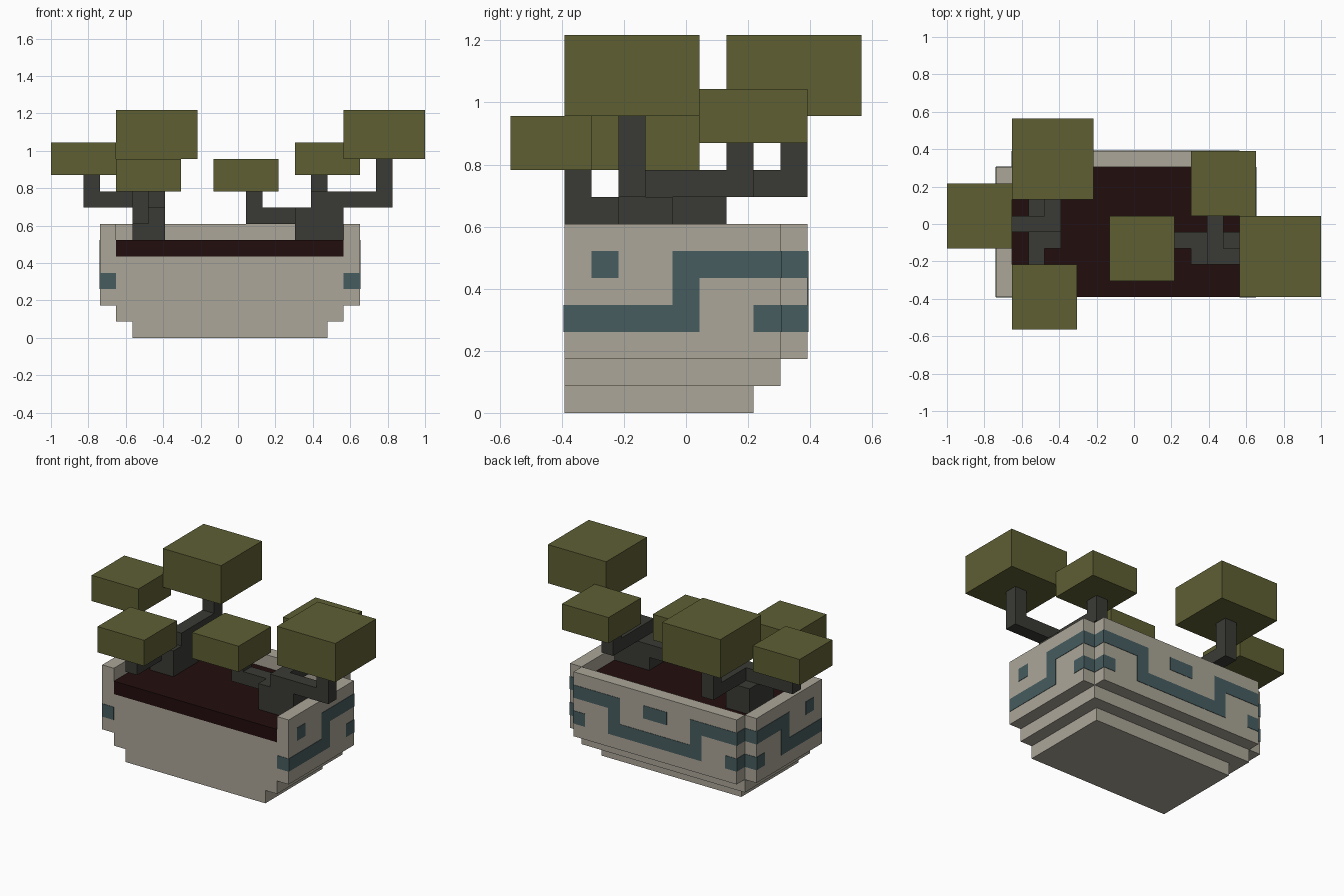
import bpy, bmesh
from mathutils import Vector

if "Cube" in bpy.data.objects:
    bpy.data.objects.remove(bpy.data.objects["Cube"])

U = 2 / 23                             # one block of the grid
ORIGIN = Vector((11.5, 6.5, 0))        # grid point that sits on the world origin
THIN = 0.03                            # painted plate thickness, in blocks


def material(name, rgb):
    m = bpy.data.materials.new(name)
    m.use_nodes = True
    color = (*rgb, 1)
    m.diffuse_color = color
    bsdf = m.node_tree.nodes["Principled BSDF"]
    bsdf.inputs["Base Color"].default_value = color
    bsdf.inputs["Roughness"].default_value = 0.9
    return m


CLAY = material("pale_clay", (0.407, 0.381, 0.314))
TEAL = material("teal_glaze", (0.063, 0.107, 0.114))
SOIL = material("dark_soil", (0.016, 0.004, 0.004))
WOOD = material("grey_bark", (0.042, 0.042, 0.036))
LEAF = material("olive_leaves", (0.112, 0.114, 0.034))


def make(name, mat, boxes):
    """One object from boxes given as (x0, x1, y0, y1, z0, z1) in blocks."""
    bm = bmesh.new()
    for x0, x1, y0, y1, z0, z1 in boxes:
        low, high = Vector((x0, y0, z0)), Vector((x1, y1, z1))
        verts = bmesh.ops.create_cube(bm, size=1)["verts"]
        for v in verts:
            v.co = ((low + high) / 2 + v.co * (high - low) - ORIGIN) * U
    mesh = bpy.data.meshes.new(name)
    bm.to_mesh(mesh)
    bm.free()
    mesh.materials.append(mat)
    obj = bpy.data.objects.new(name, mesh)
    bpy.context.collection.objects.link(obj)
    return obj


def mirror(box):
    """Reflect a box across the middle of the pot."""
    return (22 - box[1], 22 - box[0], *box[2:])


def quarter_turn(box):
    """Turn a box of the left tree into its place on the right tree."""
    x0, x1, y0, y1, z0, z1 = box
    return (11 - y1, 11 - y0, x0 - 10, x1 - 10, z0, z1)


# Stepped pot with a notch at both back corners
make("pot_foot", CLAY, [(5, 17, 2, 9, 0, 1)])
make("pot_step", CLAY, [(4, 18, 2, 10, 1, 2)])
side_wall = (18, 19, 2, 10, 2, 7)
make("pot_body", CLAY, [(4, 18, 2, 10, 2, 5)])
make("pot_side_walls", CLAY, [side_wall, mirror(side_wall)])
make("pot_back_wall", CLAY, [(4, 18, 10, 11, 2, 7)])
make("soil", SOIL, [(4, 18, 2, 10, 5, 6)])

# Painted meander: runs are (start, end, bottom, top) along each wall
side_runs = [(2, 6, 3, 4), (6, 7, 3, 6), (7, 10, 5, 6), (3, 4, 5, 6), (9, 10, 3, 4)]
back_runs = [(15, 18, 5, 6), (14, 15, 3, 6), (11, 14, 3, 4), (17, 18, 3, 4), (11, 12, 5, 6)]
plates = [(19, 19 + THIN, *r) for r in side_runs]
plates += [(r[0], r[1], 11, 11 + THIN, *r[2:]) for r in back_runs]
for z in (3, 5):
    plates += [(18, 18 + THIN, 10, 11, z, z + 1), (18, 19, 10, 10 + THIN, z, z + 1)]
plates.append((18, 19, 2 - THIN, 2, 3, 4))
make("painted_meander", TEAL, plates + [mirror(p) for p in plates])

# Tree: trunk, branches with upright tips, and leaf blocks
tree = {
    "trunk": [(15, 18, 4, 6, 6, 8)],
    "low_branch": [(12, 15, 5, 6, 7, 8), (12, 13, 5, 6, 8, 9)],
    "middle_branch": [(16, 17, 5, 9, 8, 9), (16, 17, 8, 9, 9, 10)],
    "high_branch": [(16, 21, 4, 5, 8, 9), (20, 21, 4, 5, 9, 11)],
    "low_leaves": [(10, 14, 3, 7, 9, 11)],
    "middle_leaves": [(15, 19, 7, 11, 10, 12)],
    "high_leaves": [(18, 23, 2, 7, 11, 14)],
}
for part, boxes in tree.items():
    mat = LEAF if part.endswith("leaves") else WOOD
    make("left_tree_" + part, mat, boxes)
    make("right_tree_" + part, mat, [quarter_turn(b) for b in boxes])
